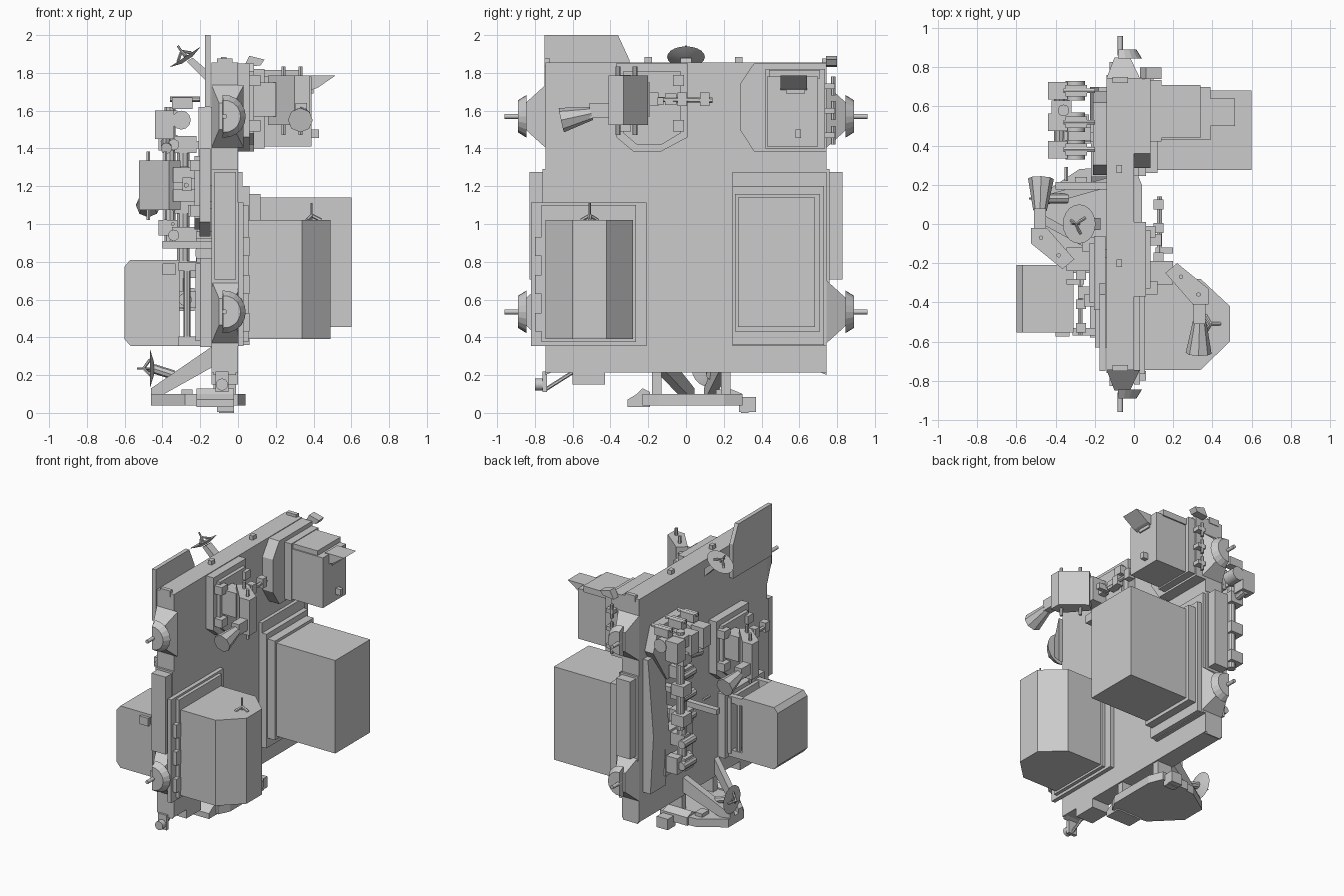
import bpy, bmesh, math
from mathutils import Matrix, Vector

M = Matrix.Identity(4)   # placement applied to every new part


def finish(name, bm, smooth=False):
    bmesh.ops.recalc_face_normals(bm, faces=bm.faces)
    me = bpy.data.meshes.new(name)
    bm.to_mesh(me)
    bm.free()
    me.transform(M)
    ob = bpy.data.objects.new(name, me)
    bpy.context.collection.objects.link(ob)
    if smooth:
        bpy.context.view_layer.objects.active = ob
        ob.select_set(True)
        bpy.ops.object.shade_smooth_by_angle(angle=math.radians(35))
        ob.select_set(False)
    return ob


def loft(name, a, b):
    # closed solid between two matching outlines
    bm = bmesh.new()
    va = [bm.verts.new(p) for p in a]
    vb = [bm.verts.new(p) for p in b]
    n = len(a)
    bm.faces.new(va)
    bm.faces.new(vb)
    for i in range(n):
        j = (i + 1) % n
        bm.faces.new((va[i], va[j], vb[j], vb[i]))
    return finish(name, bm)


def prism(name, axis, lo, hi, pts):
    put = {'x': lambda p, t: (t, p[0], p[1]),
           'y': lambda p, t: (p[0], t, p[1]),
           'z': lambda p, t: (p[0], p[1], t)}[axis]
    return loft(name, [put(p, lo) for p in pts], [put(p, hi) for p in pts])


def box(name, x0, x1, y0, y1, z0, z1):
    return prism(name, 'z', z0, z1, [(x0, y0), (x1, y0), (x1, y1), (x0, y1)])


def rod(name, p, q, r1, r2=None, n=12):
    p, q = Vector(p), Vector(q)
    d = q - p
    bm = bmesh.new()
    rot = d.to_track_quat('Z', 'Y').to_matrix().to_4x4()
    bmesh.ops.create_cone(bm, cap_ends=True, segments=n, radius1=r1,
                          radius2=r1 if r2 is None else r2, depth=d.length,
                          matrix=Matrix.Translation((p + q) / 2) @ rot)
    return finish(name, bm, n > 8)


def dish(name, c, d, r):
    # shallow round target with a tripod pin
    c, d = Vector(c), Vector(d).normalized()
    rod(name, c - d * .02, c, r * .35, r, 20)
    rod(name + "_pin", c, c + d * .07, .006, n=6)
    u = d.orthogonal().normalized()
    for k in range(3):
        v = Matrix.Rotation(k * 2.094, 3, d) @ u
        rod(name + "_leg", c + v * r * .5, c + d * .035, .008, n=6)


# main deck plate, upright fin and side panels
box("deck_plate", -.14, 0, -.745, .745, .215, 1.855)
prism("top_fin", 'x', -.175, -.145, [(-.75, 1.62), (-.30, 1.62), (-.30, 1.87), (-.36, 2), (-.75, 2)])
for s in (-1, 1):
    y0, y1 = sorted((s * .745, s * .828))
    box("side_panel", -.125, -.01, y0, y1, .705, 1.275)
    box("panel_frame", -.14, 0, *sorted((s * .745, s * .76)), .67, 1.29)
    box("corner_lug", -.11, -.03, *sorted((s * .72, s * .75)), 1.83, 1.875)
    prism("bottom_lug", 'x', -.13, -.01, [(s * .70, .22), (s * .745, .2), (s * .745, .24)])
    # trunnions: tapered block, half-round scuff plate, pin
    for z in (.535, 1.57):
        ring = lambda x0, x1, h, y: [(x0, y, z - h), (x1, y, z - h), (x1, y, z + h), (x0, y, z + h)]
        loft("trunnion_block", ring(-.14, .03, .165, s * .745), ring(-.1, -.02, .07, s * .85))
        arc = [math.radians(-95 + i * 19) for i in range(11)]
        half = lambda r, y: [(-.072 + r * math.cos(t), y, z + r * math.sin(t)) for t in arc]
        loft("scuff_plate", half(.113, s * .845), half(.085, s * .89))
        rod("trunnion_pin", (-.07, s * .86, z), (-.07, s * .96, z), .013)
for y in (-.2, .28):
    box("deck_lug", -.09, -.06, y - .02, y + .02, 1.85, 1.885)

# front lower unit on the +x face
box("front_unit_base", 0, .03, -.82, -.21, .355, 1.115)
box("front_unit_adapter", .03, .055, -.765, -.265, .375, 1.10)
prism("front_unit_body", 'z', .39, 1.02,
      [(.05, -.745), (.34, -.745), (.49, -.6), (.49, -.42), (.34, -.28), (.05, -.28)])
for z in (.48, .68, .88):
    box("front_unit_latch", .03, .06, -.80, -.75, z - .05, z + .05)
rod("top_fixture_post", (.39, -.51, 1.02), (.39, -.51, 1.11), .006, n=6)
for k in range(3):
    t = k * 2.094
    rod("top_fixture_leg", (.39 + .05 * math.cos(t), -.51 + .05 * math.sin(t), 1.02), (.39, -.51, 1.045), .01, n=6)

# rear lower unit on the +x face
box("rear_unit_base", 0, .025, .245, .745, .355, 1.275)
box("rear_unit_frame", .025, .06, .245, .73, .36, 1.20)
box("rear_unit_adapter", .06, .12, .26, .71, .43, 1.16)
box("rear_unit_body", .12, .6, .275, .682, .455, 1.14)

# rear upper unit on the +x face
prism("upper_unit_base", 'x', 0, .085,
      [(.36, 1.385), (.745, 1.385), (.745, 1.85), (.36, 1.85), (.285, 1.74), (.285, 1.5)])
box("upper_unit_adapter", .085, .14, .42, .735, 1.40, 1.82)
box("upper_unit_body", .14, .39, .43, .70, 1.41, 1.78)
box("upper_unit_lid", .13, .34, .44, .71, 1.77, 1.815)
prism("upper_unit_wedge", 'y', .5, .64, [(.36, 1.70), (.42, 1.72), (.515, 1.785), (.36, 1.785)])
box("upper_unit_knob", .39, .43, .58, .61, 1.455, 1.50)
box("upper_unit_window", .385, .40, .53, .63, 1.69, 1.78)
for z in (1.47, 1.60, 1.73):
    box("upper_unit_latch", .04, .10, .735, .79, z - .015, z + .015)
    rod("latch_bar", (.06, .78, z - .05), (.06, .78, z + .05), .012, n=8)
prism("upper_hook", 'y', .74, .80, [(.03, 1.83), (.12, 1.84), (.14, 1.87), (.06, 1.89)])


# camera units: one on +x, one turned round on -x
def camera_unit():
    prism("camera_base", 'x', 0, .06, [(-.37, 1.46), (-.28, 1.385), (-.13, 1.385), (.01, 1.46),
                                       (.01, 1.85), (-.37, 1.85)])
    prism("camera_adapter", 'x', .06, .085, [(-.33, 1.48), (-.26, 1.42), (-.13, 1.42), (-.03, 1.48),
                                             (-.03, 1.81), (-.33, 1.81)])
    box("camera_mount", .08, .2, -.31, -.19, 1.57, 1.75)
    prism("camera_body", 'z', 1.525, 1.785, [(.16, -.25), (.22, -.2), (.38, -.33), (.38, -.41), (.3, -.41)])
    for x, y in ((.24, -.27), (.33, -.36)):
        for z in (1.47, 1.775):
            rod("camera_peg", (x, y, z), (x, y, z + .06), .012, n=6)
    rod("horn", (.335, -.5, 1.585), (.33, -.66, 1.55), .035, .066, 8)
    box("horn_neck", .305, .365, -.51, -.40, 1.56, 1.64)
    rod("grip_bar", (.13, -.2, 1.66), (.13, .14, 1.655), .014, n=6)
    for y in (-.17, -.02, .1):
        box("grip_joint", .10, .15, y - .025, y + .025, 1.625, 1.695)
    box("grip_foot", .05, .14, -.11, -.05, 1.63, 1.69)
    box("grip_tip", .11, .20, -.15, -.12, 1.63, 1.67)
    for z in (1.52, 1.76):
        box("camera_latch", .06, .12, -.36, -.29, z - .03, z + .03)
        box("camera_latch", .06, .11, -.07, -.01, z - .03, z + .03)


camera_unit()
M = Matrix.Translation((-.145, -.43, -.45)) @ Matrix.Rotation(math.pi, 4, 'Z')
camera_unit()
M = Matrix.Identity(4)

# box unit on the -x face with its open frame
box("left_unit_base", -.20, -.14, -.63, -.17, .35, .82)
box("left_unit_adapter", -.225, -.20, -.58, -.2, .38, .79)
prism("left_unit_body", 'y', -.555, -.21, [(-.31, .355), (-.57, .355), (-.6, .39), (-.6, .775), (-.57, .81), (-.31, .81)])
for y in (-.55, -.23):
    for z in (.38, .775):
        box("left_unit_leg", -.315, -.2, y - .02, y + .02, z - .025, z + .025)
    rod("left_unit_bar", (-.27, y, .38), (-.27, y, .78), .018, n=8)
box("left_unit_box", -.40, -.33, -.575, -.555, .73, .79)

# folded arm along the -x face
prism("arm_pallet", 'y', .52, .70, [(-.14, .42), (-.20, .42), (-.225, .85), (-.18, 1.40), (-.14, 1.40)])
box("arm_pallet_foot", -.22, -.14, .24, .55, .50, .82)
box("arm_shelf", -.40, -.14, .175, .215, .87, .91)
prism("arm_upper_base", 'x', -.21, -.14, [(.25, 1.2), (.52, 1.2), (.68, 1.45), (.62, 1.62), (.3, 1.62)])
rod("arm_lower_boom", (-.29, .46, .55), (-.29, .46, 1.45), .035, n=10)
rod("arm_upper_boom", (-.36, .58, .9), (-.36, .58, 1.62), .03, n=10)
for i, z in enumerate((.6, .76, .94, 1.1, 1.26, 1.42)):
    w = .035 if i % 2 else .05
    box("arm_joint", -.30 - w, -.22, .46 - w, .46 + w, z - .045, z + .045)
    rod("arm_knuckle", (-.34, .40, z), (-.34, .54, z), .03, n=10)
    box("arm_bracket", -.25, -.14, .42, .47, z - .02, z + .02)
for z in (.98, 1.2, 1.43, 1.56):
    box("arm_clamp", -.42, -.32, .53, .63, z - .04, z + .04)
for y in (.38, .52, .68):
    box("arm_head", -.44, -.34, y - .045, y + .045, 1.45, 1.60)
    rod("arm_head_joint", (-.30, y - .05, 1.55), (-.30, y + .05, 1.55), .05, n=12)
    box("arm_head_cap", -.35, -.24, y - .03, y + .03, 1.61, 1.67)
    rod("arm_head_link", (-.36, y, 1.66), (-.2, y, 1.66), .014, n=6)
rod("arm_wrist", (-.38, .38, 1.40), (-.38, .70, 1.46), .03, n=10)
rod("arm_elbow", (-.28, .36, .6), (-.28, .56, .6), .035, n=10)
box("arm_tool", -.32, -.23, .5, .56, .54, .66)
rod("arm_tip", (-.345, .22, 1.0), (-.345, .29, 1.0), .01, n=6)

# round targets on struts
prism("dish_strut", 'y', -.03, .03, [(-.17, 1.76), (-.17, 1.82), (-.24, 1.88), (-.27, 1.86)])
dish("top_dish", (-.28, 0, 1.885), (-.55, 0, .83), .1)
dish("keel_dish", (-.465, .13, .235), (-1, 0, 0), .1)
rod("keel_dish_arm", (-.45, .13, .235), (-.34, .13, .2), .025, n=8)

# keel: base plate, sloped struts, posts and end blocks
prism("keel_plate", 'z', .04, .1, [(-.46, -.02), (-.46, .16), (-.28, .28), (.0, .30), (.04, .2),
                                   (.04, -.15), (.0, -.23), (-.28, -.2)])
for y0, y1 in ((-.155, .02), (.21, .12)):
    pr = ((-.14, .35), (-.46, .13), (-.46, .1), (-.39, .1), (-.14, .24))
    loft("keel_strut", [(x, y0 - .025 + (y1 - y0) * (-.14 - x) / .32, z) for x, z in pr],
         [(x, y0 + .025 + (y1 - y0) * (-.14 - x) / .32, z) for x, z in pr])
    box("keel_post", -.13, -.01, y0 - .025, y0 + .025, .09, .22)
prism("keel_block", 'x', -.22, -.02, [(-.31, .03), (-.19, .03), (-.19, .11), (-.23, .13), (-.26, .1), (-.31, .07)])
prism("keel_block", 'x', -.22, -.02, [(.2, .04), (.3, .04), (.3, .1), (.24, .125), (.2, .1)])
box("keel_foot", -.11, -.02, .28, .37, .005, .085)
box("keel_pad", -.1, -.02, .29, .33, 0, .03)
box("keel_clip", -.30, -.24, .16, .24, .1, .125)

# underside box and small corner camera
box("under_box", -.14, 0, -.6, -.43, .15, .22)
rod("corner_camera", (-.085, -.80, .15), (-.085, -.74, .15), .032, n=12)
rod("corner_camera_arm", (-.085, -.75, .12), (-.085, -.6, .215), .01, n=6)
box("corner_camera_mount", -.12, -.05, -.76, -.735, .11, .22)
